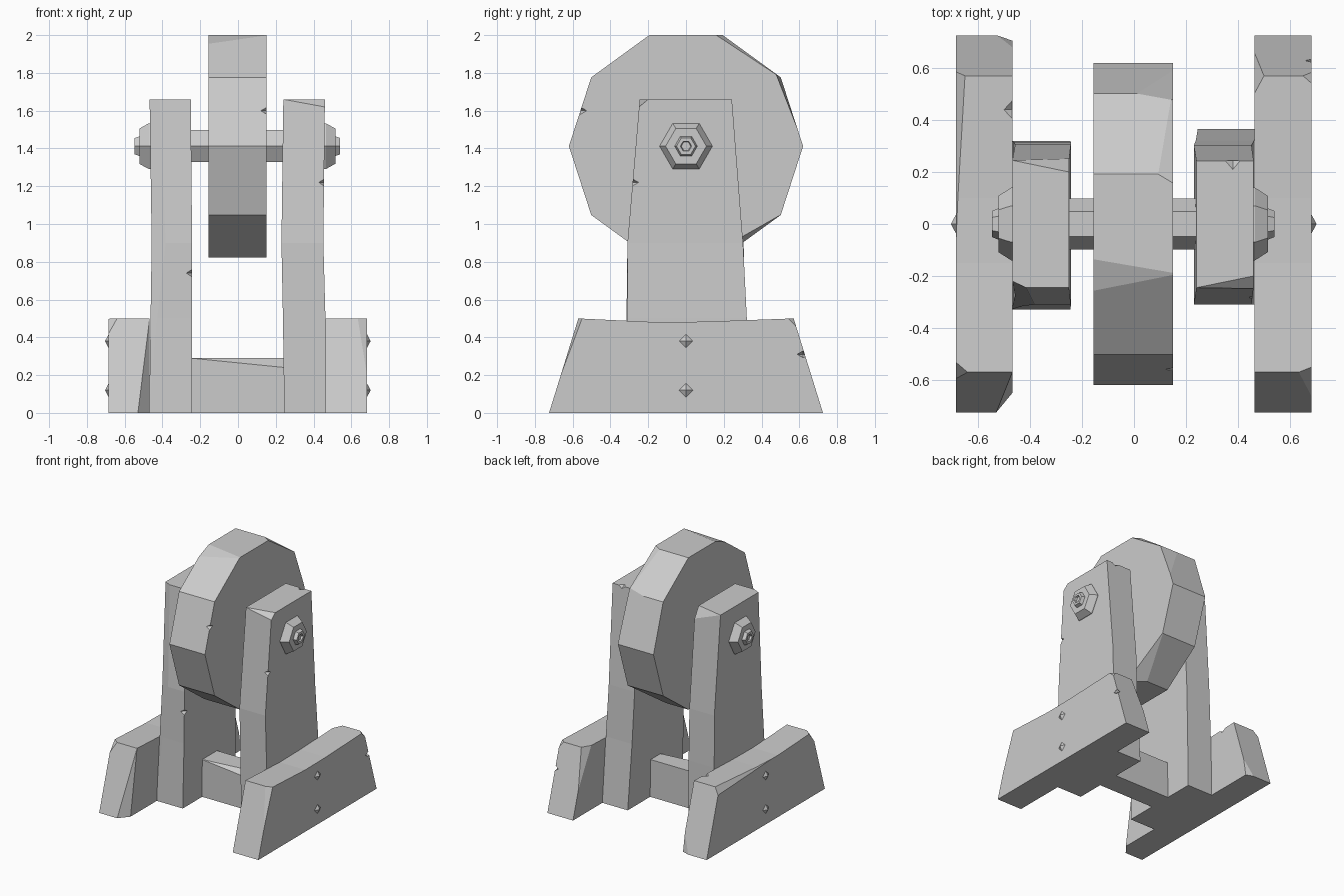
import bpy, bmesh, math
from mathutils import Vector

if "Cube" in bpy.data.objects:
    bpy.data.objects.remove(bpy.data.objects["Cube"])

AXIS_Z = 1.412


def finish(bm, name):
    bmesh.ops.recalc_face_normals(bm, faces=bm.faces[:])
    mesh = bpy.data.meshes.new(name)
    bm.to_mesh(mesh)
    bm.free()
    obj = bpy.data.objects.new(name, mesh)
    bpy.context.collection.objects.link(obj)
    return obj


def loft(name, rings, chips=()):
    """Skin closed rings, cap the ends, then slice off chipped corners (3-point planes)."""
    bm = bmesh.new()
    loops = [[bm.verts.new(p) for p in ring] for ring in rings]
    n = len(loops[0])
    for a, b in zip(loops, loops[1:]):
        for i in range(n):
            j = (i + 1) % n
            bm.faces.new((a[i], a[j], b[j], b[i]))
    bm.faces.new(loops[0][::-1])
    bm.faces.new(loops[-1])
    bmesh.ops.recalc_face_normals(bm, faces=bm.faces[:])
    centre = sum((v.co for v in bm.verts), Vector()) / len(bm.verts)
    for chip in chips:
        a, b, c = map(Vector, chip)
        no = (b - a).cross(c - a).normalized()
        if no.dot(centre - a) > 0:
            no = -no
        bmesh.ops.bisect_plane(bm, geom=bm.verts[:] + bm.edges[:] + bm.faces[:], dist=1e-5,
                               plane_co=a, plane_no=no, clear_outer=True)
        bmesh.ops.holes_fill(bm, edges=[e for e in bm.edges if e.is_boundary], sides=0)
    return finish(bm, name)


def slab(name, profile, x0, x1, chips=()):
    return loft(name, [[(x, y, z) for y, z in profile] for x in (x0, x1)], chips)


def turned(name, stations, sides, chips=()):
    """Faceted round part along the axle line: stations are (x, radius)."""
    return loft(name, [[(x, r * math.cos(math.tau * i / sides),
                         AXIS_Z + r * math.sin(math.tau * i / sides)) for i in range(sides)]
                       for x, r in stations], chips)


def post(name, rings, chips):
    return loft(name, [[(x0, y0, z), (x1, y0, z), (x1, y1, z), (x0, y1, z)]
                       for z, x0, x1, y0, y1 in rings], chips)


def diamond(name, loc, size):
    bm = bmesh.new()
    bmesh.ops.create_uvsphere(bm, u_segments=4, v_segments=2, radius=1)
    for v in bm.verts:
        v.co = Vector([l + c * s for l, c, s in zip(loc, v.co, size)])
    return finish(bm, name)


def notch(obj, *places):
    """Cut small nicks out of an edge."""
    for loc in places:
        cutter = diamond("nick_cutter", loc, (.03, .035, .02))
        cutter.hide_render = True
        mod = obj.modifiers.new("nick", 'BOOLEAN')
        mod.operation, mod.solver, mod.object = 'DIFFERENCE', 'EXACT', cutter
        bpy.context.view_layer.objects.active = obj
        bpy.ops.object.modifier_apply(modifier=mod.name)
        bpy.data.objects.remove(cutter)


# Grinding wheel
wheel = turned("stone_wheel", [(-.155, .62), (.15, .62)], 10, [
    ((.15, .16, 2.0), (.15, .5, 1.776), (.1, .19, 2.0)),
    ((.15, .31, .94), (.15, .5, 1.048), (.08, .31, .909)),
    ((.15, .58, 1.53), (.15, .49, 1.76), (.11, .55, 1.62)),
    ((-.155, -.14, 2.0), (.15, -.192, 2.0), (-.155, -.25, 1.957)),
])
notch(wheel, (.15, -.56, 1.6))

# Axle and end nuts
turned("axle", [(-.46, .098), (.46, .098)], 6)
for side, shift, label in ((1, 0, "right"), (-1, .007, "left")):
    turned(label + "_nut", [(side * (x + shift), r) for x, r in (
        (.44, .14), (.465, .14), (.515, .108), (.515, .06), (.54, .05),
        (.54, .03), (.525, .025))], 6)

# Upright posts: z, x range, y range
right_post = post("right_post", [
    (0, .245, .465, -.31, .365), (.5, .238, .463, -.31, .322),
    (.9, .23, .452, -.31, .302), (1.66, .24, .46, -.245, .243)],
    [((.24, -.245, 1.66), (.46, -.2, 1.66), (.46, -.248, 1.62))])
notch(right_post, (.456, -.285, 1.22), (.38, .245, 1.66))

left_post = post("left_post", [
    (0, -.47, -.245, -.328, .32), (.5, -.463, -.243, -.315, .315),
    (.9, -.457, -.243, -.31, .305), (1.66, -.468, -.25, -.245, .245)],
    [((-.415, -.245, 1.66), (-.468, -.22, 1.66), (-.47, -.328, 0)),
     ((-.468, .245, 1.66), (-.25, .2, 1.66), (-.25, .25, 1.58))])
notch(left_post, (-.243, -.312, .74))

# Side feet
foot_profile = [(-.725, 0), (.725, 0), (.57, .5), (.1, .483), (-.15, .48), (-.57, .5)]
right_foot = slab("right_foot", foot_profile, .463, .683, [
    ((.5, .57, .5), (.463, .5, .5), (.463, .66, .21)),
    ((.683, -.663, .2), (.655, -.61, .371), (.683, -.55, .5)),
    ((.683, .54, .5), (.683, .583, .458), (.65, .57, .5)),
])
notch(right_foot, (.68, .62, .31))
left_foot = slab("left_foot", foot_profile, -.685, -.468, [
    ((-.53, -.725, 0), (-.468, -.65, 0), (-.468, -.57, .5)),
    ((-.64, -.57, .5), (-.685, -.595, .42), (-.685, -.53, .5)),
    ((-.65, .57, .5), (-.685, -.5, .5), (-.685, .585, .45)),
    ((-.525, .725, 0), (-.468, .705, 0), (-.468, .68, .145)),
])
notch(left_foot, (-.47, .44, .495))

# Foot bolts
for x, label in ((.68, "right"), (-.682, "left")):
    for z in (.12, .38):
        diamond(label + "_bolt", (x, 0, z), (.022, .042, .042))

# Crossbar between the posts
slab("crossbar", [(-.09, 0), (.09, 0), (.09, .29), (-.09, .29)], -.25, .25, [
    ((-.25, -.09, .29), (.25, -.09, .24), (.25, -.03, .29))])
